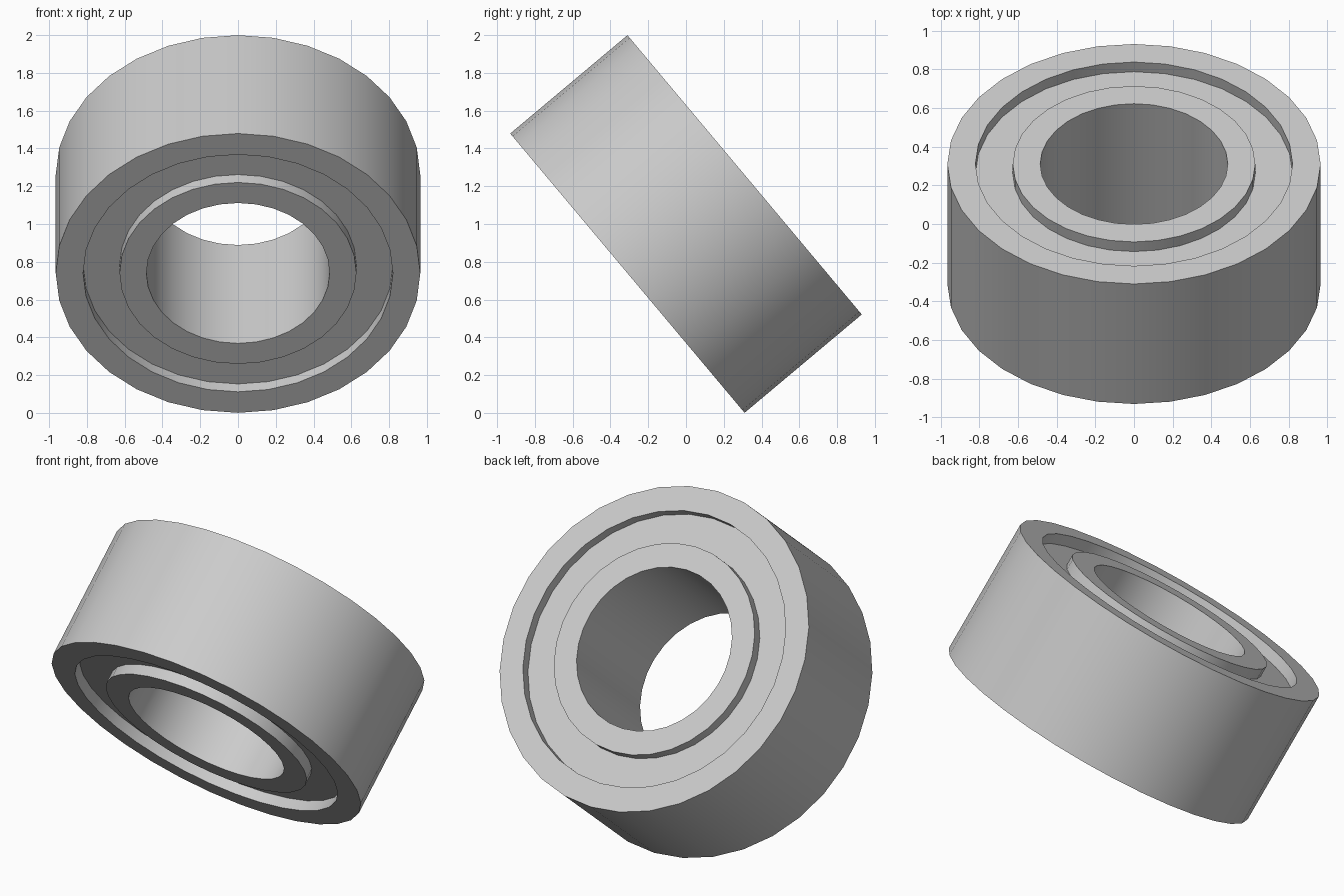
import bpy
import bmesh
from math import cos, sin, pi, radians

default_cube = bpy.data.objects.get("Cube")
if default_cube:
    bpy.data.objects.remove(default_cube, do_unlink=True)

SEGMENTS = 32
WIDTH = 0.81
RECESS = 0.065
TILT = radians(-50)

# Plain grey steel
steel = bpy.data.materials.new("grey_steel")
steel.use_nodes = True
grey = (0.6, 0.6, 0.6, 1.0)
steel.diffuse_color = grey
steel.node_tree.nodes["Principled BSDF"].inputs["Base Color"].default_value = grey


def ring(name, inner, outer, width):
    """Square-edged ring, tilted about x and lifted onto the ground."""
    h = width / 2
    profile = [(inner, -h), (outer, -h), (outer, h), (inner, h)]
    bm = bmesh.new()
    loops = []
    for i in range(SEGMENTS):
        a = 2 * pi * i / SEGMENTS
        loops.append([bm.verts.new((r * cos(a), r * sin(a), z)) for r, z in profile])
    for i, here in enumerate(loops):
        there = loops[(i + 1) % SEGMENTS]
        for j in range(len(profile)):
            k = (j + 1) % len(profile)
            bm.faces.new((here[j], there[j], there[k], here[k]))
    bmesh.ops.recalc_face_normals(bm, faces=bm.faces)
    mesh = bpy.data.meshes.new(name)
    bm.to_mesh(mesh)
    bm.free()
    mesh.materials.append(steel)
    obj = bpy.data.objects.new(name, mesh)
    bpy.context.collection.objects.link(obj)
    obj.rotation_euler.x = TILT
    obj.location.z = 1
    bpy.ops.object.select_all(action="DESELECT")
    obj.select_set(True)
    bpy.context.view_layer.objects.active = obj
    bpy.ops.object.shade_smooth_by_angle(angle=radians(30))
    return obj


# Two races, with a recessed shield whose rims are seated inside them
ring("outer_race", 0.82, 0.965, WIDTH)
ring("inner_race", 0.485, 0.627, WIDTH)
ring("shield", 0.60, 0.85, WIDTH - 2 * RECESS)
